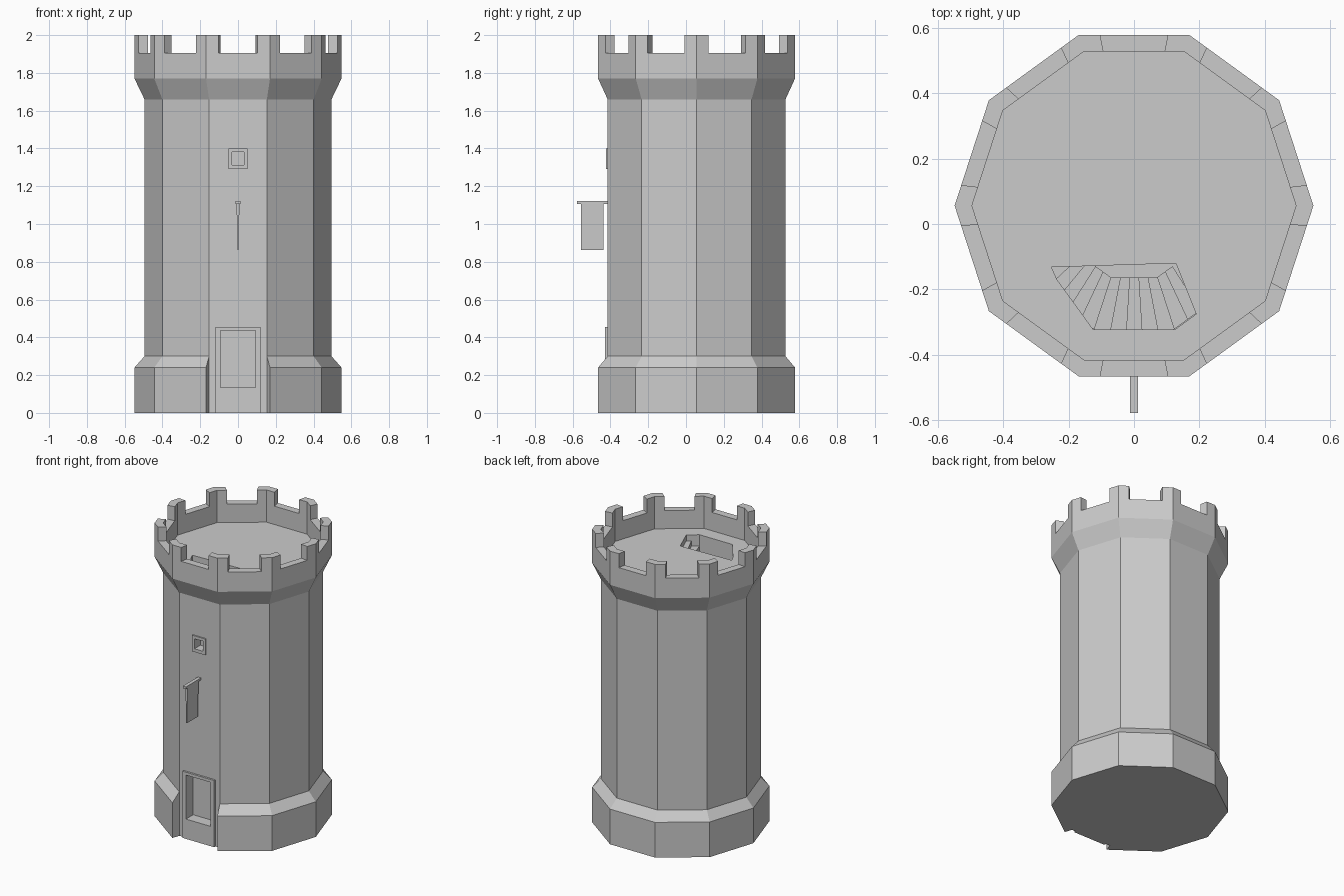
import bpy, bmesh, math

if "Cube" in bpy.data.objects:
    bpy.data.objects.remove(bpy.data.objects["Cube"])

CY = 0.056          # axis of the ten-sided tower
TEN = [36 * i for i in range(10)]


def finish(bm, name):
    bmesh.ops.recalc_face_normals(bm, faces=bm.faces)
    me = bpy.data.meshes.new(name)
    bm.to_mesh(me)
    bm.free()
    ob = bpy.data.objects.new(name, me)
    bpy.context.collection.objects.link(ob)
    return ob


def sweep(bm, profile, angles, mode):
    """Sweep (corner radius, z) points round the decagon.
    mode: 'full' = whole turn, open profile capped by n-gons;
          'part' = closed cross-section, capped at both ends."""
    rows = []
    for a in angles:
        d = math.radians(a % 36 - 18)
        k = math.cos(math.radians(18)) / math.cos(d)
        t = math.radians(a)
        rows.append([bm.verts.new((r * k * math.cos(t), CY + r * k * math.sin(t), z))
                     for r, z in profile])
    n, m = len(rows), len(profile)
    full = mode == 'full'
    for i in range(n if full else n - 1):
        p, q = rows[i], rows[(i + 1) % n]
        for j in range(m - 1 if full else m):
            k = (j + 1) % m
            bm.faces.new((p[j], q[j], q[k], p[k]))
    if full:
        bm.faces.new([r[0] for r in rows])
        bm.faces.new([r[-1] for r in rows])
    else:
        bm.faces.new(rows[0])
        bm.faces.new(rows[-1])


def prism(name, pts, z0, z1, taper=1.0):
    """Extrude an xy outline from z0 to z1; taper scales x at the bottom."""
    bm = bmesh.new()
    lo = [bm.verts.new((x * taper, y, z0)) for x, y in pts]
    hi = [bm.verts.new((x, y, z1)) for x, y in pts]
    bm.faces.new(lo)
    bm.faces.new(hi)
    for i in range(len(pts)):
        j = (i + 1) % len(pts)
        bm.faces.new((lo[i], lo[j], hi[j], hi[i]))
    return finish(bm, name)


def box(name, hx, y0, y1, z0, z1, taper=1.0):
    return prism(name, [(-hx, y0), (hx, y0), (hx, y1), (-hx, y1)], z0, z1, taper)


def cut(ob, *cutters):
    for c in cutters:
        c.hide_render = True
        c.display_type = 'WIRE'
        mod = ob.modifiers.new("cut", 'BOOLEAN')
        mod.operation = 'DIFFERENCE'
        mod.solver = 'EXACT'
        mod.object = c


# Shaft, flared crown and sunken roof floor
bm = bmesh.new()
sweep(bm, [(.495, 0), (.495, 1.66), (.548, 1.77), (.548, 1.905),
           (.495, 1.905), (.495, 1.78)], TEN, 'full')
tower = finish(bm, "tower_body")

# Base collar, with the front side left open for the door
bm = bmesh.new()
sweep(bm, [(.49, 0), (.548, 0), (.548, .24), (.495, .30), (.49, .30)],
      [-72 + 36 * i for i in range(10)], 'part')
finish(bm, "base_collar")

# Corner merlons
bm = bmesh.new()
for a in TEN:
    sweep(bm, [(.495, 1.905), (.548, 1.905), (.548, 2), (.495, 2)],
          [a - 6.8, a, a + 6.8], 'part')
finish(bm, "merlons")

# Door and window surrounds with recessed openings
door_frame = box("door_frame", .12, -.428, -.41, 0, .455)
door_cut = box("door_cutter", .093, -.5, -.35, .135, .435)
window_frame = box("window_frame", .05, -.424, -.41, 1.29, 1.40)
window_cut = box("window_cutter", .032, -.5, -.36, 1.312, 1.38)

# Stairwell through the roof floor
well_cut = prism("stairwell_cutter",
                 [(-.252, -.132), (-.235, -.17), (-.124, -.323), (.124, -.323),
                  (.19, -.275), (.128, -.12)], 1.35, 1.9)
cut(door_frame, door_cut)
cut(window_frame, window_cut)
cut(tower, door_cut, window_cut, well_cut)

# Spiral steps going down towards -x
bm = bmesh.new()
for i in range(11):
    a, z = -60 - 7.2 * i + 2.4, 1.74 - .036 * i
    sweep(bm, [(.230, 1.34), (.397, 1.34), (.397, z), (.230, z)], [a, a - 7.2], 'part')
finish(bm, "spiral_steps")

# Hanging banner and its pole
box("banner_pole", .012, -.577, -.41, 1.107, 1.122)
box("banner_cloth", .008, -.555, -.437, .863, 1.108, .3)
